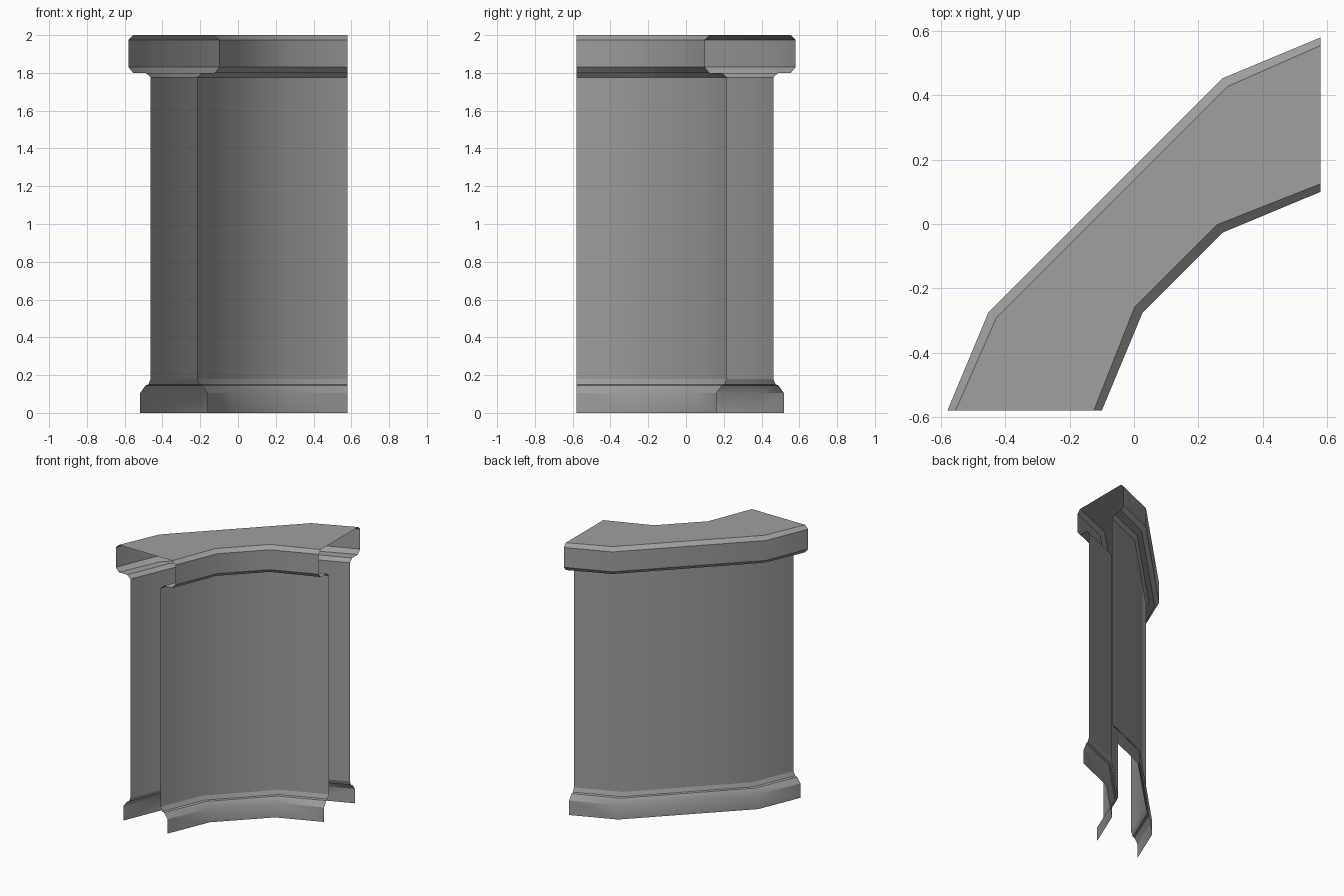
import bpy
import bmesh
import math

if "Cube" in bpy.data.objects:
    bpy.data.objects.remove(bpy.data.objects["Cube"], do_unlink=True)

stone = bpy.data.materials.new("grey_stone")
stone.use_nodes = True
colour = (0.35, 0.35, 0.35, 1)
stone.diffuse_color = colour
stone.node_tree.nodes["Principled BSDF"].inputs["Base Color"].default_value = colour

HALF_CAP, HALF_WALL, HALF_BASE = 0.24, 0.122, 0.178
END, CORNER = (-0.34, -0.58), (-0.213, -0.275)
MITRE = math.tan(math.radians(33.75))


def stations(side, offset, inset, z):
    """One rail of the bend: two points, then their mirror across the diagonal."""
    x = side * (offset - inset)
    dy = side * inset * MITRE
    half = [(END[0] + x, END[1]), (CORNER[0] + x, CORNER[1] + dy)]
    return [(px, py, z) for px, py in half + [(-b, -a) for a, b in reversed(half)]]


def sweep(name, profile, joined=False):
    """Sweep a bottom-to-top profile of (offset, inset, z) along both wall sides."""
    bm = bmesh.new()
    outer = [stations(-1, *p) for p in profile]
    inner = [stations(1, *p) for p in reversed(profile)]
    for chain in ([outer + inner] if joined else [outer, inner]):
        rows = [[bm.verts.new(co) for co in rail] for rail in chain]
        for low, high in zip(rows, rows[1:]):
            for k in range(len(low) - 1):
                bm.faces.new((low[k], high[k], high[k + 1], low[k + 1]))
    mesh = bpy.data.meshes.new(name)
    bm.to_mesh(mesh)
    bm.free()
    mesh.materials.append(stone)
    obj = bpy.data.objects.new(name, mesh)
    bpy.context.collection.objects.link(obj)
    bpy.ops.object.select_all(action="DESELECT")
    obj.select_set(True)
    bpy.context.view_layer.objects.active = obj
    bpy.ops.object.shade_smooth_by_angle(angle=math.radians(30))
    return obj


# Flared foot moulding
sweep("base_moulding", [(HALF_BASE, 0, 0), (HALF_BASE, 0, 0.105),
                        (0.15, 0, 0.145), (0.135, 0, 0.15), (HALF_WALL, 0, 0.18)])

# Inner and outer wall faces, open at both ends
sweep("wall_faces", [(HALF_WALL, 0, 0.18), (HALF_WALL, 0, 1.775)])

# Chamfered coping with its stepped underside
sweep("coping", [(HALF_WALL, 0, 1.775), (0.148, 0, 1.8),
                 (HALF_CAP, 0.025, 1.8), (HALF_CAP, 0, 1.83),
                 (HALF_CAP, 0, 1.975), (HALF_CAP, 0.025, 2)], joined=True)
